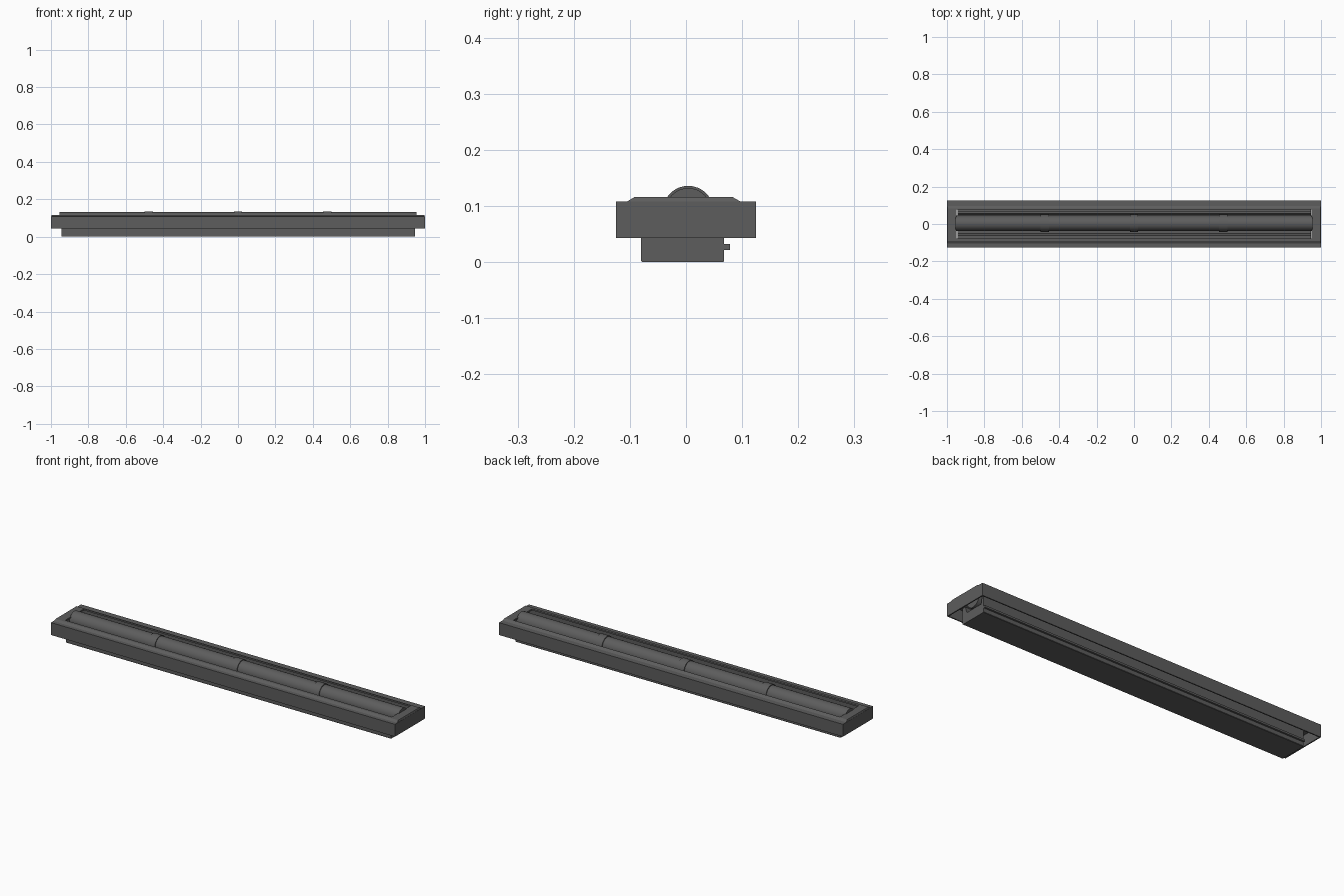
import bpy, bmesh, math

if "Cube" in bpy.data.objects:
    bpy.data.objects.remove(bpy.data.objects["Cube"])

dark = bpy.data.materials.new("dark_grey")
dark.diffuse_color = (0.11, 0.11, 0.11, 1)
dark.use_nodes = True
dark.node_tree.nodes["Principled BSDF"].inputs["Base Color"].default_value = dark.diffuse_color


def make(name, bm):
    bmesh.ops.recalc_face_normals(bm, faces=bm.faces)
    me = bpy.data.meshes.new(name)
    bm.to_mesh(me)
    bm.free()
    me.materials.append(dark)
    ob = bpy.data.objects.new(name, me)
    bpy.context.collection.objects.link(ob)
    return ob


def extrude_x(name, profile, x0, x1):
    """Closed (y, z) profile extruded along x."""
    bm = bmesh.new()
    face = bm.faces.new([bm.verts.new((x0, y, z)) for y, z in profile])
    new = bmesh.ops.extrude_face_region(bm, geom=[face])["geom"]
    bmesh.ops.translate(bm, vec=(x1 - x0, 0, 0),
                        verts=[v for v in new if isinstance(v, bmesh.types.BMVert)])
    return make(name, bm)


def ring(name, loops):
    """Closed sweep of rectangular loops (half x, front y, back y, z)."""
    bm = bmesh.new()
    rows = [[bm.verts.new(p) for p in ((-hx, y0, z), (hx, y0, z), (hx, y1, z), (-hx, y1, z))]
            for hx, y0, y1, z in loops]
    for a, b in zip(rows, rows[1:] + rows[:1]):
        for i in range(4):
            j = (i + 1) % 4
            bm.faces.new((a[i], a[j], b[j], b[i]))
    return make(name, bm)


def rod(name, r, x0, x1, y, z, sides=32):
    profile = [(y + r * math.cos(2 * math.pi * i / sides),
                z + r * math.sin(2 * math.pi * i / sides)) for i in range(sides)]
    ob = extrude_x(name, profile, x0, x1)
    for p in ob.data.polygons:
        p.use_smooth = len(p.vertices) == 4
    ob.data.set_sharp_from_angle(angle=math.radians(40))
    return ob


# Outer frame: thin skirt open below, top flange with a slightly raised inner lip
ring("frame", [(1.0, -0.125, 0.125, 0.043), (1.0, -0.125, 0.125, 0.108),
               (0.999, -0.105, 0.097, 0.108), (0.996, -0.092, 0.083, 0.116),
               (0.95, -0.078, 0.078, 0.116), (0.95, -0.078, 0.078, 0.108),
               (0.97, -0.096, 0.096, 0.101), (0.994, -0.119, 0.119, 0.101),
               (0.994, -0.119, 0.119, 0.043)])

# Base channel that cradles the tube
extrude_x("base_channel", [(-0.08, 0.002), (-0.078, 0), (0.066, 0), (0.068, 0.002),
                           (0.068, 0.085), (0.056, 0.085), (0.050, 0.05),
                           (-0.050, 0.05), (-0.062, 0.085), (-0.08, 0.085)], -0.945, 0.945)

# Tube and its slightly proud clips
rod("tube", 0.041, -0.955, 0.955, 0.004, 0.091)
for i in (-1, 0, 1):
    rod("tube_clip", 0.0455, i * 0.477 - 0.022, i * 0.477 + 0.022, 0.004, 0.0905)

# Slim rail along the back of the base
extrude_x("back_rail", [(0.066, 0.022), (0.078, 0.022), (0.078, 0.032), (0.066, 0.032)],
          -0.945, 0.945)
